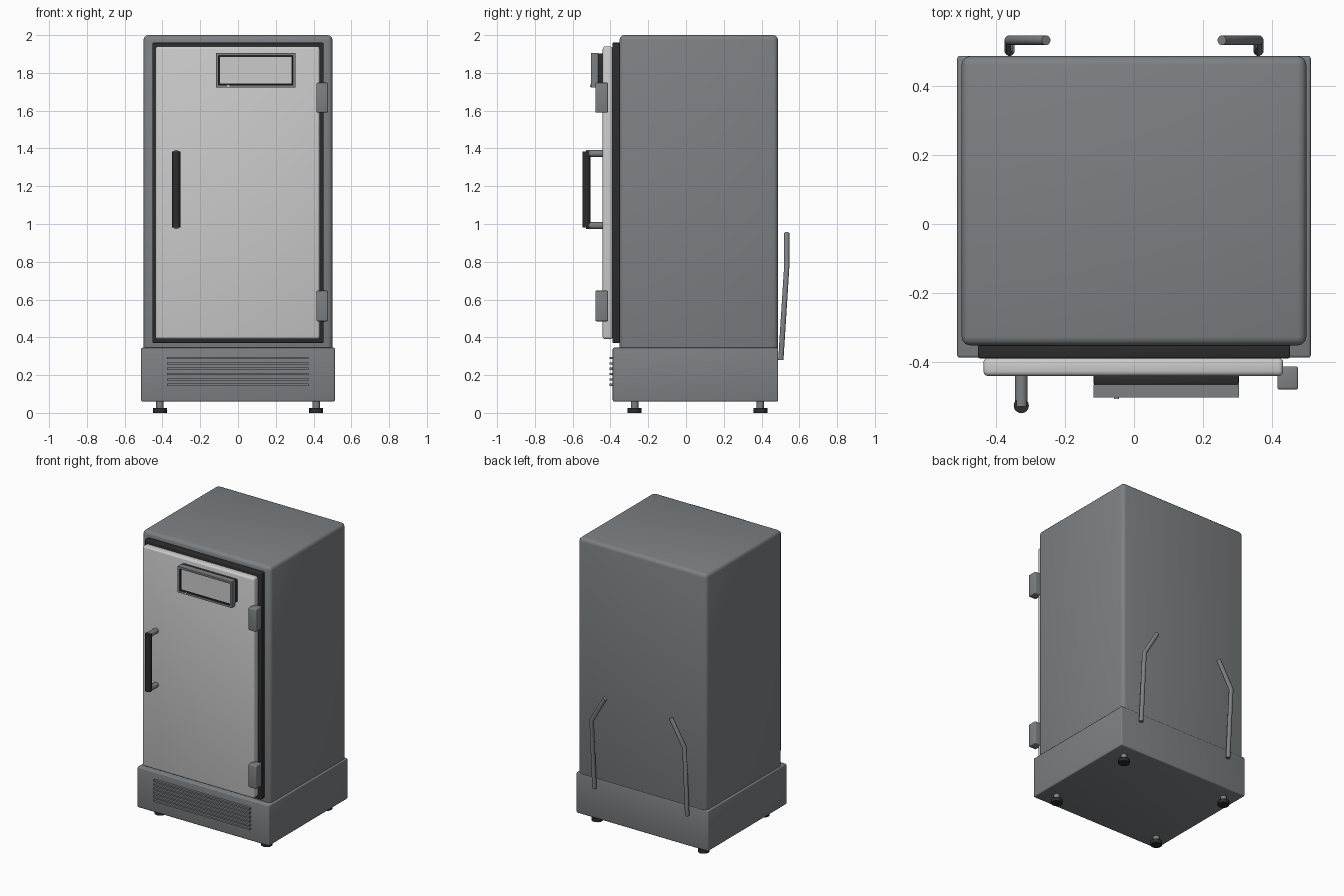
import bpy, bmesh, math
from mathutils import Vector

if "Cube" in bpy.data.objects:
    bpy.data.objects.remove(bpy.data.objects["Cube"])


def material(name, r, g, b):
    m = bpy.data.materials.new(name)
    m.diffuse_color = (r, g, b, 1)
    m.use_nodes = True
    m.node_tree.nodes["Principled BSDF"].inputs["Base Color"].default_value = m.diffuse_color
    return m


GREY = material("steel grey", 0.205, 0.22, 0.23)
DARK = material("rubber black", 0.025, 0.025, 0.026)
LIGHT = material("door white", 0.6, 0.6, 0.6)


def finish(name, bm, mat, smooth=True):
    me = bpy.data.meshes.new(name)
    bmesh.ops.recalc_face_normals(bm, faces=bm.faces)
    bm.to_mesh(me)
    bm.free()
    ob = bpy.data.objects.new(name, me)
    bpy.context.collection.objects.link(ob)
    me.materials.append(mat)
    if smooth:
        bpy.ops.object.select_all(action='DESELECT')
        ob.select_set(True)
        bpy.context.view_layer.objects.active = ob
        bpy.ops.object.shade_smooth_by_angle(angle=math.radians(40))
    return ob


def box(name, x, y, z, mat, bevel=0.0):
    """Box from (min, max) ranges, with rounded edges."""
    bm = bmesh.new()
    bmesh.ops.create_cube(bm, size=1)
    for v in bm.verts:
        v.co = [r[0] if c < 0 else r[1] for c, r in zip(v.co, (x, y, z))]
    if bevel:
        bmesh.ops.bevel(bm, geom=bm.edges[:], offset=bevel, segments=3,
                        profile=0.5, affect='EDGES')
    return finish(name, bm, mat, bevel > 0)


def rod(name, points, radius, mat, sides=16):
    """Round rod with mitred bends through the points."""
    pts = [Vector(p) for p in points]
    bm = bmesh.new()
    rings = []
    dirs = [(b - a).normalized() for a, b in zip(pts, pts[1:])]
    side = dirs[0].orthogonal().normalized()
    other = dirs[0].cross(side)
    first = [pts[0] + radius * (side * math.cos(t) + other * math.sin(t))
             for t in (2 * math.pi * i / sides for i in range(sides))]
    rings.append([bm.verts.new(p) for p in first])
    for i in range(1, len(pts)):
        d = dirs[i - 1]
        n = (d + dirs[i]).normalized() if i < len(dirs) else d
        ring = []
        for v in rings[-1]:
            ring.append(bm.verts.new(v.co + d * ((pts[i] - v.co).dot(n) / d.dot(n))))
        rings.append(ring)
    for a, b in zip(rings, rings[1:]):
        for i in range(sides):
            j = (i + 1) % sides
            bm.faces.new((a[i], a[j], b[j], b[i]))
    bm.faces.new(rings[0])
    bm.faces.new(rings[-1])
    return finish(name, bm, mat)


# Main body
box("cabinet", (-0.5, 0.5), (-0.352, 0.487), (0.32, 2.0), GREY, 0.025)
box("base", (-0.513, 0.513), (-0.388, 0.488), (0.06, 0.345), GREY, 0.008)
box("door_gasket", (-0.453, 0.453), (-0.39, -0.34), (0.37, 1.96), DARK, 0.006)
box("door", (-0.437, 0.433), (-0.441, -0.388), (0.39, 1.94), LIGHT, 0.014)

# Display: dark backing, grey bezel with recessed opening, light screen
box("display_backing", (-0.117, 0.304), (-0.466, -0.438), (1.745, 1.903), DARK, 0.004)
bm = bmesh.new()
bmesh.ops.create_cube(bm, size=1)
for v in bm.verts:
    v.co = [r[0] if c < 0 else r[1] for c, r in
            zip(v.co, ((-0.117, 0.304), (-0.503, -0.465), (1.722, 1.905)))]
bm.normal_update()
front = min(bm.faces, key=lambda f: f.calc_center_median().y)
bmesh.ops.inset_region(bm, faces=[front], thickness=0.02)
rim = bmesh.ops.inset_region(bm, faces=[front], thickness=0.002, depth=-0.012)["faces"]
lip = bmesh.ops.inset_region(bm, faces=[front], thickness=0.009)["faces"]
for f in rim + lip:
    f.material_index = 1
front.material_index = 2
bezel = finish("display_bezel", bm, GREY, False)
bezel.data.materials.append(DARK)
bezel.data.materials.append(LIGHT)
rod("display_button", [(-0.051, -0.5, 1.732), (-0.051, -0.507, 1.732)], 0.007, LIGHT, 12)

# Hinges
for label, z in (("upper", (1.59, 1.748)), ("lower", (0.485, 0.647))):
    box(label + "_hinge", (0.416, 0.476), (-0.48, -0.413), z, GREY, 0.006)

# Door handle
rod("handle_grip", [(-0.327, -0.527, 0.982), (-0.327, -0.527, 1.384)], 0.022, DARK)
for label, z in (("upper", 1.373), ("lower", 0.992)):
    rod(label + "_handle_post", [(-0.327, -0.44, z), (-0.327, -0.53, z)], 0.0185, GREY)

# Vent slats
for i in range(6):
    z = 0.149 + i * 0.0282
    box(f"vent_slat_{i + 1}", (-0.376, 0.374), (-0.405, -0.38), (z - 0.006, z + 0.006), GREY)

# Feet and rear tubes, mirrored left and right
for label, s in (("left", -1), ("right", 1)):
    for end, y in (("front", -0.272), ("rear", 0.394)):
        rod(f"{end}_{label}_foot_stem", [(s * 0.414, y, 0.02), (s * 0.414, y, 0.07)], 0.02, GREY)
        rod(f"{end}_{label}_foot_pad", [(s * 0.414, y, 0), (s * 0.414, y, 0.027)], 0.037, DARK)
    rod(f"{label}_rear_tube", [(s * 0.361, 0.502, 0.28), (s * 0.361, 0.533, 0.77),
                               (s * 0.255, 0.533, 0.95)], 0.0145, GREY, 12)
